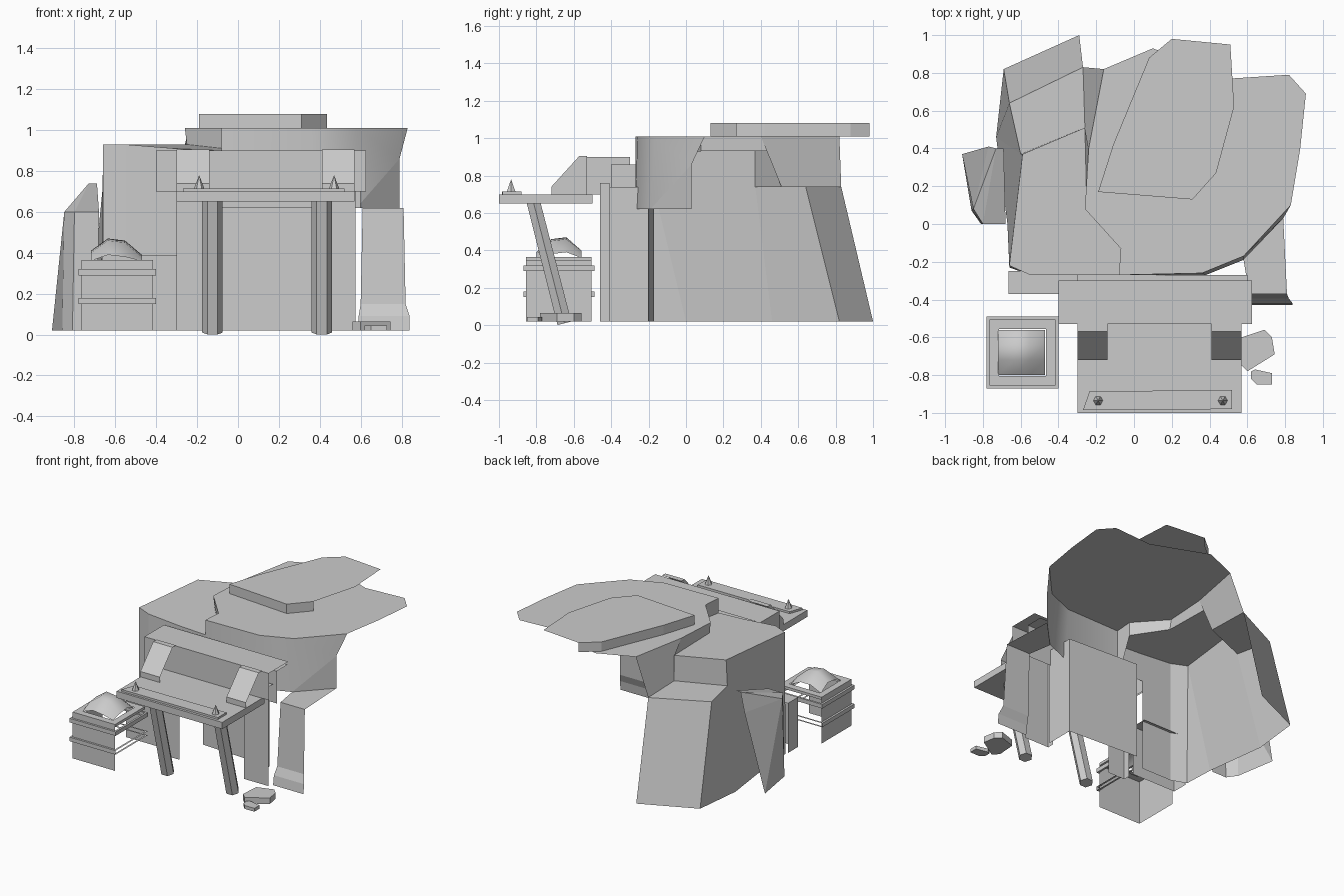
import bpy, bmesh, math
from mathutils import Vector

if "Cube" in bpy.data.objects:
    bpy.data.objects.remove(bpy.data.objects["Cube"])


def mesh(name, verts, faces, smooth=False):
    me = bpy.data.meshes.new(name)
    me.from_pydata(verts, [], faces)
    bm = bmesh.new()
    bm.from_mesh(me)
    bmesh.ops.recalc_face_normals(bm, faces=bm.faces)
    for f in bm.faces:
        f.smooth = smooth
    bm.to_mesh(me)
    bm.free()
    ob = bpy.data.objects.new(name, me)
    bpy.context.collection.objects.link(ob)
    return ob


def prism(name, pts, z0, z1, walls=None, bottom=False):
    """Flat top on an outline; walls lists the outline edges that get a side."""
    n = len(pts)
    v = [(x, y, z0) for x, y in pts] + [(x, y, z1) for x, y in pts]
    f = [[i + n for i in range(n)]]
    if bottom:
        f.append(list(range(n))[::-1])
    for i in (range(n) if walls is None else walls):
        j = (i + 1) % n
        f.append([i, j, j + n, i + n])
    return mesh(name, v, f)


def box(name, x0, x1, y0, y1, z0, z1, walls=None, bottom=True):
    # outline edges: 0 front, 1 right, 2 back, 3 left
    return prism(name, [(x0, y0), (x1, y0), (x1, y1), (x0, y1)], z0, z1, walls, bottom)


def band(name, top, low, smooth=False):
    n = len(top)
    return mesh(name, top + low, [[i, i + 1, i + 1 + n, i + n] for i in range(n - 1)], smooth)


# Top slab, open on the back right
prism("top_slab", [(-.19, .17), (.31, .13), (.435, .27), (.53, .62), (.51, .95),
                   (.20, .98), (.08, .88), (-.11, .42)], 1.01, 1.08, [0, 1, 5, 6, 7])

# Main rock: flat overhanging roof, walls only at the front and left
rim = [(-.16, .82), (-.24, .40), (-.26, .08), (-.07, -.13), (-.08, -.27),
       (.36, -.26), (.58, -.17), (.83, .10)]
mesh("rock_roof", [(x, y, 1.01) for x, y in rim + [(.88, .40), (.91, .69), (.82, .79),
                                                    (.51, .77), (.10, .93)]], [list(range(13))])
band("rock_roof_back_wall", [(-.16, .82, 1.01), (-.24, .40, 1.01), (-.26, .51, .93)],
     [(-.27, .83, .74), (-.26, .51, .74), (-.26, .51, .74)][:2] + [(-.26, .51, .74)])
band("rock_roof_left_wall", [(x, y, 1.01) for x, y in rim[1:5]],
     [(-.26, .51, .93), (-.25, .08, .93), (-.07, -.13, .91), (-.08, -.27, .62)])
band("rock_roof_front_wall", [(x, y, 1.01) for x, y in rim[4:]],
     [(-.08, -.27, .62), (.38, -.27, .62), (.58, -.19, .62), (.79, .03, .86)], True)
mesh("rock_roof_corner", [(.79, .03, .86), (.79, .03, .62), (.58, -.19, .62)], [[0, 1, 2]])

# Left rock: upper step, back step and sloping sides down to the ground
mesh("left_rock", [
    (-.59, .37, .93), (-.26, .51, .93), (-.25, .08, .93), (-.07, -.13, .91), (-.08, -.27, .90),
    (-.55, -.27, .93), (-.66, -.22, .93),                                   # upper step 0-6
    (-.60, .37, .74), (-.26, .51, .74), (-.27, .83, .74), (-.66, .64, .74),  # back step 7-10
    (-.29, 1, .02), (-.69, .82, .02), (-.73, .46, .02), (-.67, 0, .02),      # ground 11-14
    (-.66, -.23, .02), (-.55, -.27, .02), (-.30, -.27, .02), (-.30, -.27, .91), (-.08, -.27, .70),
    (-.30, -.27, .70)],
    [[0, 1, 2, 3, 4, 18, 5, 6], [0, 1, 8, 7], [7, 8, 9, 10], [9, 10, 12, 11], [10, 7, 13, 12],
     [7, 0, 6, 14, 13], [6, 15, 14], [6, 5, 16, 15], [5, 18, 20, 17, 16], [18, 4, 19, 20]])

# Low ledge in front of the left rock
box("left_ledge", -.665, -.30, -.37, -.25, .02, .39, [0, 3], bottom=False)

# Wedge boulder leaning on the left side
mesh("side_boulder", [(-.91, .37, .02), (-.86, .07, .02), (-.81, 0, .02), (-.69, 0, .02),
                      (-.77, .41, .60), (-.85, .08, .60), (-.80, 0, .60), (-.68, 0, .60),
                      (-.69, .40, .74), (-.73, .40, .74)],
     [[0, 1, 5], [0, 5, 4], [1, 2, 6, 5], [2, 3, 7, 6], [4, 5, 9], [5, 6, 9], [6, 7, 8, 9],
      [0, 4, 9]])

# Right pillar: flared front face and flat shelf
rows = [(.61, .81, -.37, .62), (.60, .82, -.395, .15), (.59, .84, -.42, .09), (.59, .84, -.43, .02)]
band("right_pillar_front", [(a, y, z) for a, b, y, z in rows], [(b, y, z) for a, b, y, z in rows])
mesh("right_pillar_shelf", [(.61, -.37, .62), (.81, -.37, .62), (.79, .03, .62), (.58, -.19, .62)],
     [[0, 1, 2, 3]])

# Entrance: two jamb panels, recessed walls and the head above
box("left_jamb", -.30, -.16, -.46, -.41, .02, .76, [0, 3], bottom=False)
box("right_jamb", .37, .575, -.46, -.41, .02, .76, [0, 3], bottom=False)
mesh("entrance_recess", [(-.17, -.17, .02), (.40, -.20, .02), (.40, -.41, .02),
                         (-.17, -.17, .74), (.40, -.20, .74), (.40, -.41, .74)],
     [[0, 1, 4, 3], [1, 2, 5, 4]])
box("entrance_head", -.30, .60, -.40, -.27, .62, .86, [0, 3], bottom=False)

# Lintel over the entrance and its sloped brackets, open on the right
box("lintel", -.40, .625, -.53, -.30, .70, .90, [0, 3], bottom=False)
for side, x0 in (("left", -.30), ("right", .41)):
    prof = [(-.72, .70), (-.72, .74), (-.57, .905), (-.53, .905), (-.53, .70)]
    v = [(x, y, z) for x in (x0, x0 + .16) for y, z in prof]
    mesh(side + "_bracket", v, [list(range(5))] + [[i, i + 1, i + 6, i + 5] for i in range(3)])

# Porch roof with its front board
box("porch_roof", -.30, .57, -1, -.50, .65, .70)
prism("front_board", [(-.27, -.985), (.52, -.98), (.52, -.88), (-.235, -.885)], .70, .715)

# Leaning posts and spikes
for side, x, sx in (("left", -.125, -.19), ("right", .41, .47)):
    ring = [(.05 * math.cos(math.radians(a)), .043 * math.sin(math.radians(a))) for a in range(0, 360, 60)]
    v = [(x + a, -.65 + b, .01 + b * .25) for a, b in ring] + [(x + a, -.815 + b, .655) for a, b in ring]
    mesh(side + "_post", v, [list(range(6)), list(range(6, 12))] +
         [[i, (i + 1) % 6, (i + 1) % 6 + 6, i + 6] for i in range(6)])
    v = [(sx + a * .62, -.935 + b * .75, .70) for a, b in ring] + [(sx, -.935, .78)]
    mesh(side + "_spike", v, [[i, (i + 1) % 6, 6] for i in range(6)])


def crate_ring(name, o, i, z0, z1, walls):
    """Hollow square rim around the crate centre."""
    c = Vector((-.59, -.68))
    q = [(-1, -1), (1, -1), (1, 1), (-1, 1)]
    v = [(c.x + a * r, c.y + b * r, z) for z in (z0, z1) for r in (o, i) for a, b in q]
    f = []
    for k in range(4):
        m = (k + 1) % 4
        f += [[k, m, m + 4, k + 4], [k + 8, m + 8, m + 12, k + 12]]
        if k in walls:
            f.append([k, m, m + 8, k + 8])
    return mesh(name, v, f)


# Crate: front and left walls, bands, rim and a heap of ore
mesh("crate_walls", [(-.765, -.505, .02), (-.765, -.855, .02), (-.415, -.855, .02),
                     (-.765, -.505, .36), (-.765, -.855, .36), (-.415, -.855, .36)],
     [[0, 1, 4, 3], [1, 2, 5, 4]])
crate_ring("crate_upper_band", .19, .175, .29, .32, range(4))
crate_ring("crate_lower_band", .19, .175, .15, .18, (0, 3))
crate_ring("crate_rim", .175, .125, .345, .365, range(4))
h = [[.36, .39, .38, .36], [.40, .46, .45, .38], [.41, .47, .46, .39], [.36, .40, .40, .36]]
heap = [(-.72 + .25 * i / 3, -.80 + .24 * j / 3, h[j][i]) for j in range(4) for i in range(4)]
mesh("ore_heap", heap, [[j * 4 + i, j * 4 + i + 1, j * 4 + i + 5, j * 4 + i + 4]
                        for j in range(3) for i in range(3)], smooth=True)

# Loose stones
prism("large_stone", [(.57, -.60), (.69, -.56), (.73, -.60), (.745, -.69), (.60, -.78), (.56, -.74)],
      .02, .065, bottom=True)
prism("small_stone", [(.62, -.78), (.64, -.77), (.73, -.79), (.73, -.85), (.65, -.85), (.62, -.82)],
      .02, .045, bottom=True)
